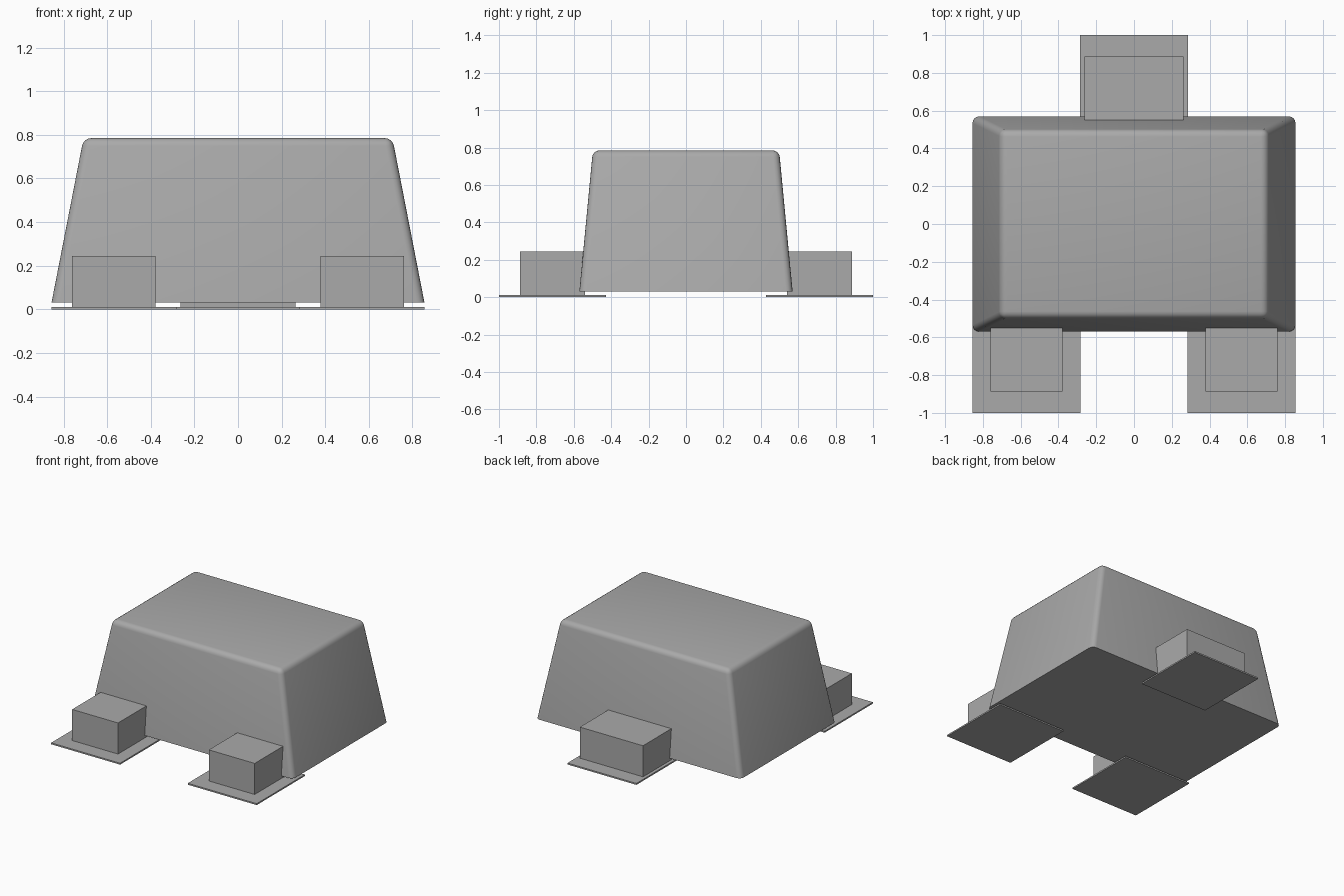
import bpy, bmesh

cube = bpy.data.objects.get("Cube")
if cube:
    bpy.data.objects.remove(cube, do_unlink=True)

GREY = (0.4, 0.4, 0.4, 1)
mat = bpy.data.materials.new("plain grey")
mat.use_nodes = True
mat.diffuse_color = GREY
mat.node_tree.nodes["Principled BSDF"].inputs["Base Color"].default_value = GREY


def add_object(name, bm):
    mesh = bpy.data.meshes.new(name)
    bm.to_mesh(mesh)
    bm.free()
    mesh.materials.append(mat)
    obj = bpy.data.objects.new(name, mesh)
    bpy.context.collection.objects.link(obj)
    return obj


def box(x, y, z):
    """Box mesh spanning the (low, high) pairs x, y and z."""
    bm = bmesh.new()
    bmesh.ops.create_cube(bm, size=1)
    for v in bm.verts:
        for i, (low, high) in enumerate((x, y, z)):
            v.co[i] = high if v.co[i] > 0 else low
    return bm


# Tapered body, rounded on every edge except the bottom rim
BOTTOM, TOP = 0.03, 0.785
bm = box((-0.855, 0.855), (-0.57, 0.57), (BOTTOM, TOP))
for v in bm.verts:
    if v.co.z > BOTTOM + 0.1:
        v.co.x *= 0.708 / 0.855
        v.co.y *= 0.498 / 0.57
edges = [e for e in bm.edges if max(v.co.z for v in e.verts) > BOTTOM + 0.1]
bmesh.ops.bevel(bm, geom=edges, offset=0.036, offset_type='OFFSET',
                segments=4, profile=0.5, affect='EDGES')
body = add_object("body", bm)
bpy.ops.object.select_all(action='DESELECT')
body.select_set(True)
bpy.context.view_layer.objects.active = body
bpy.ops.object.shade_smooth_by_angle(angle=0.6)

# Three feet: a block against the body standing on a thin square pad
for name, cx, side, half in (("front_right", -0.569, -1, 0.191),
                             ("front_left", 0.569, -1, 0.191),
                             ("back", 0, 1, 0.263)):
    block_y = sorted((side * 0.54, side * 0.887))
    pad_y = sorted((side * 0.427, side * 1.0))
    add_object(name + "_block",
               box((cx - half, cx + half), block_y, (0.01, 0.245)))
    add_object(name + "_pad",
               box((cx - 0.287, cx + 0.287), pad_y, (0, 0.011)))
